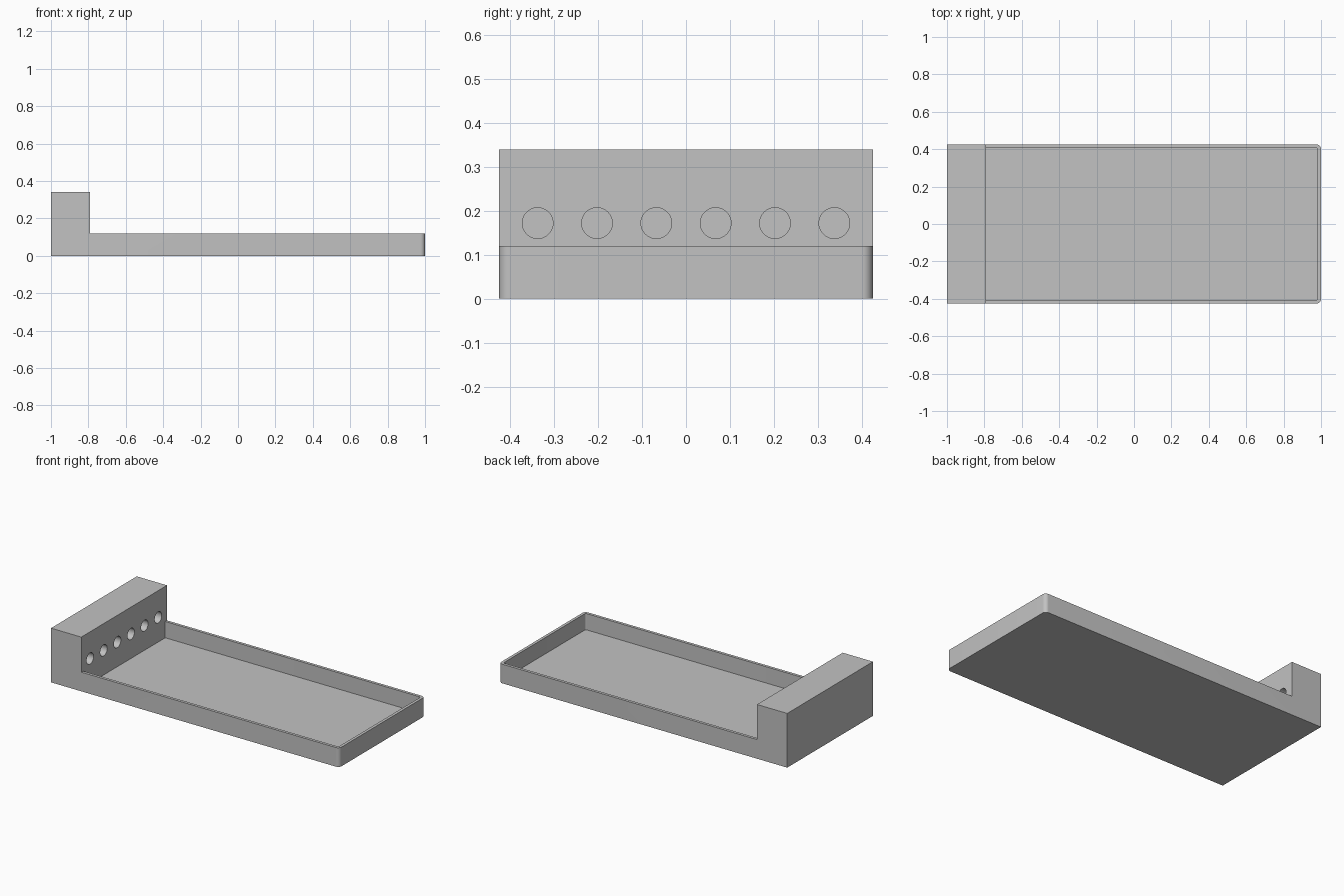
import bpy
import bmesh
from math import radians
from mathutils import Matrix, Vector

if "Cube" in bpy.data.objects:
    bpy.data.objects.remove(bpy.data.objects["Cube"], do_unlink=True)

HALF_Y = 0.425      # half the width
STEP_X = -0.79      # front face of the raised block
TRAY_TOP = 0.12
BLOCK_TOP = 0.34
WALL = 0.018
FLOOR = 0.018

grey = bpy.data.materials.new("plain grey")
grey.use_nodes = True
colour = (0.54, 0.54, 0.54, 1)
grey.diffuse_color = colour
grey.node_tree.nodes["Principled BSDF"].inputs["Base Color"].default_value = colour


def make_object(name, bm):
    bmesh.ops.recalc_face_normals(bm, faces=bm.faces)
    mesh = bpy.data.meshes.new(name)
    bm.to_mesh(mesh)
    bm.free()
    mesh.materials.append(grey)
    obj = bpy.data.objects.new(name, mesh)
    bpy.context.collection.objects.link(obj)
    return obj


def extruded_profile(name, points, half_y, end_x, radius):
    """Extrude an x-z profile along y and round the upright edges at end_x."""
    bm = bmesh.new()
    face = bm.faces.new([bm.verts.new((x, -half_y, z)) for x, z in points])
    moved = bmesh.ops.extrude_face_region(bm, geom=[face])["geom"]
    bmesh.ops.translate(bm, vec=Vector((0, 2 * half_y, 0)),
                        verts=[v for v in moved if isinstance(v, bmesh.types.BMVert)])
    upright = [e for e in bm.edges
               if all(abs(v.co.x - end_x) < 1e-4 for v in e.verts)
               and abs(e.verts[0].co.z - e.verts[1].co.z) > 0.01]
    bmesh.ops.bevel(bm, geom=upright, offset=radius, segments=8, profile=0.5,
                    affect='EDGES')
    return make_object(name, bm)


def cut(target, cutter):
    cutter.hide_render = True
    mod = target.modifiers.new("cut", 'BOOLEAN')
    mod.operation = 'DIFFERENCE'
    mod.solver = 'EXACT'
    mod.object = cutter
    bpy.context.view_layer.objects.active = target
    bpy.ops.object.modifier_apply(modifier=mod.name)
    bpy.data.objects.remove(cutter, do_unlink=True)


# Tray and raised block as one stepped body
body = extruded_profile(
    "tray_with_block",
    [(-1, 0), (1, 0), (1, TRAY_TOP), (STEP_X, TRAY_TOP),
     (STEP_X, BLOCK_TOP), (-1, BLOCK_TOP)],
    HALF_Y, 1, 0.024)

# Shallow pocket of the tray
inner_x = 1 - WALL
pocket = extruded_profile(
    "pocket_cutter",
    [(STEP_X, FLOOR), (inner_x, FLOOR), (inner_x, 0.2), (STEP_X, 0.2)],
    HALF_Y - WALL, inner_x, 0.008)
cut(body, pocket)

# Row of six blind round holes in the block
HOLE_DEPTH = 0.17
bm = bmesh.new()
for i in range(6):
    place = (Matrix.Translation((STEP_X, (i - 2.5) * 0.135, 0.172))
             @ Matrix.Rotation(radians(90), 4, 'Y'))
    bmesh.ops.create_cone(bm, cap_ends=True, segments=48, radius1=0.035,
                          radius2=0.035, depth=2 * HOLE_DEPTH, matrix=place)
cut(body, make_object("hole_cutter", bm))

# Smooth the rounded corners and hole walls, keep edges sharp
bpy.ops.object.select_all(action='DESELECT')
body.select_set(True)
bpy.context.view_layer.objects.active = body
bpy.ops.object.shade_smooth_by_angle(angle=radians(30))
